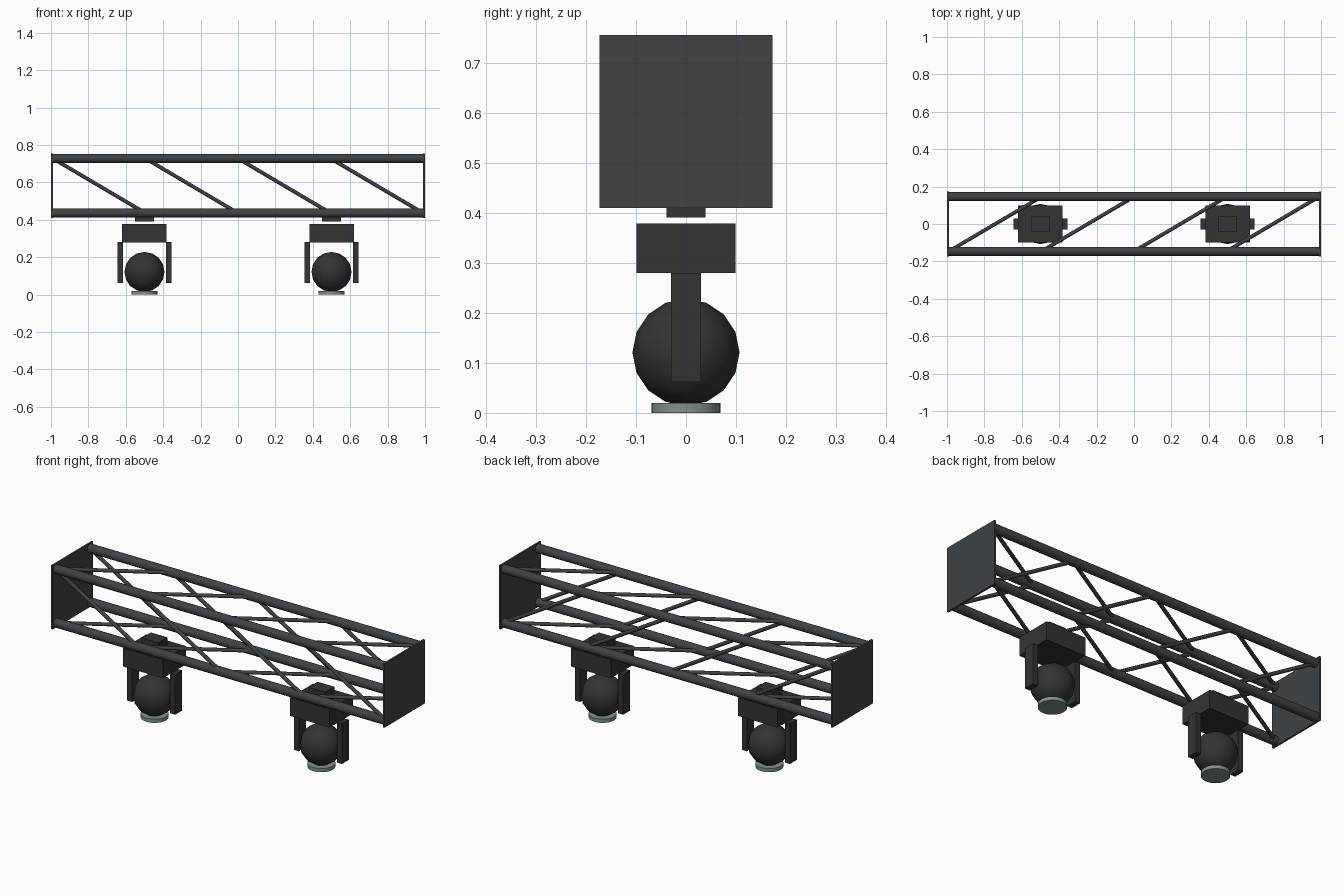
import bpy
from math import radians
from mathutils import Vector

if "Cube" in bpy.data.objects:
    bpy.data.objects.remove(bpy.data.objects["Cube"])


def material(name, rgb):
    m = bpy.data.materials.new(name)
    m.diffuse_color = (*rgb, 1)
    m.use_nodes = True
    m.node_tree.nodes["Principled BSDF"].inputs["Base Color"].default_value = m.diffuse_color
    return m


TRUSS = material("dark_metal", (0.05, 0.055, 0.06))
BODY = material("black_housing", (0.033, 0.034, 0.036))
GLASS = material("lens_glass", (0.22, 0.28, 0.26))


def finish(name, mat, smooth=False):
    ob = bpy.context.object
    ob.name = name
    ob.data.materials.append(mat)
    if smooth:
        bpy.ops.object.shade_smooth_by_angle(angle=radians(50))
    return ob


def box(name, center, size, mat):
    bpy.ops.mesh.primitive_cube_add(size=1, location=center)
    bpy.context.object.scale = size
    bpy.ops.object.transform_apply(location=False, rotation=False, scale=True)
    return finish(name, mat)


def rod(name, a, b, radius, sides, mat):
    a, b = Vector(a), Vector(b)
    d = b - a
    bpy.ops.mesh.primitive_cylinder_add(
        vertices=sides, radius=radius, depth=d.length, location=(a + b) / 2,
        rotation=d.to_track_quat('Z', 'Y').to_euler())
    return finish(name, mat, True)


# Box truss: four chords, two end plates
ZC, H = 0.582, 0.146
for y in (-H, H):
    for z in (ZC - H, ZC + H):
        rod("truss_chord", (-0.995, y, z), (0.995, y, z), 0.024, 16, TRUSS)
for s in (-1, 1):
    box("end_plate", (s * 0.995, 0, ZC), (0.01, 0.346, 0.346), TRUSS)

# Diagonal braces on all four faces
BAYS, STEP = 4, 0.495
for i in range(BAYS):
    x0 = -0.99 + i * STEP
    x1 = x0 + STEP
    for s in (-H, H):
        rod("side_brace", (x0, s, ZC + H), (x1, s, ZC - H), 0.01, 8, TRUSS)
        rod("flat_brace", (x0, -H, ZC + s), (x1, H, ZC + s), 0.01, 8, TRUSS)

# Two moving-head lights hanging below the truss
for x in (-0.5, 0.5):
    box("clamp", (x, 0, 0.41), (0.1, 0.078, 0.04), BODY)
    box("light_base", (x, 0, 0.329), (0.238, 0.198, 0.099), BODY)
    for s in (-1, 1):
        box("yoke_arm", (x + s * 0.129, 0, 0.171), (0.03, 0.059, 0.218), BODY)
    bpy.ops.mesh.primitive_uv_sphere_add(segments=16, ring_count=8,
                                         radius=0.107, location=(x, 0, 0.121))
    finish("light_head", BODY, True)
    rod("lens", (x, 0, 0), (x, 0, 0.02), 0.069, 32, GLASS)
